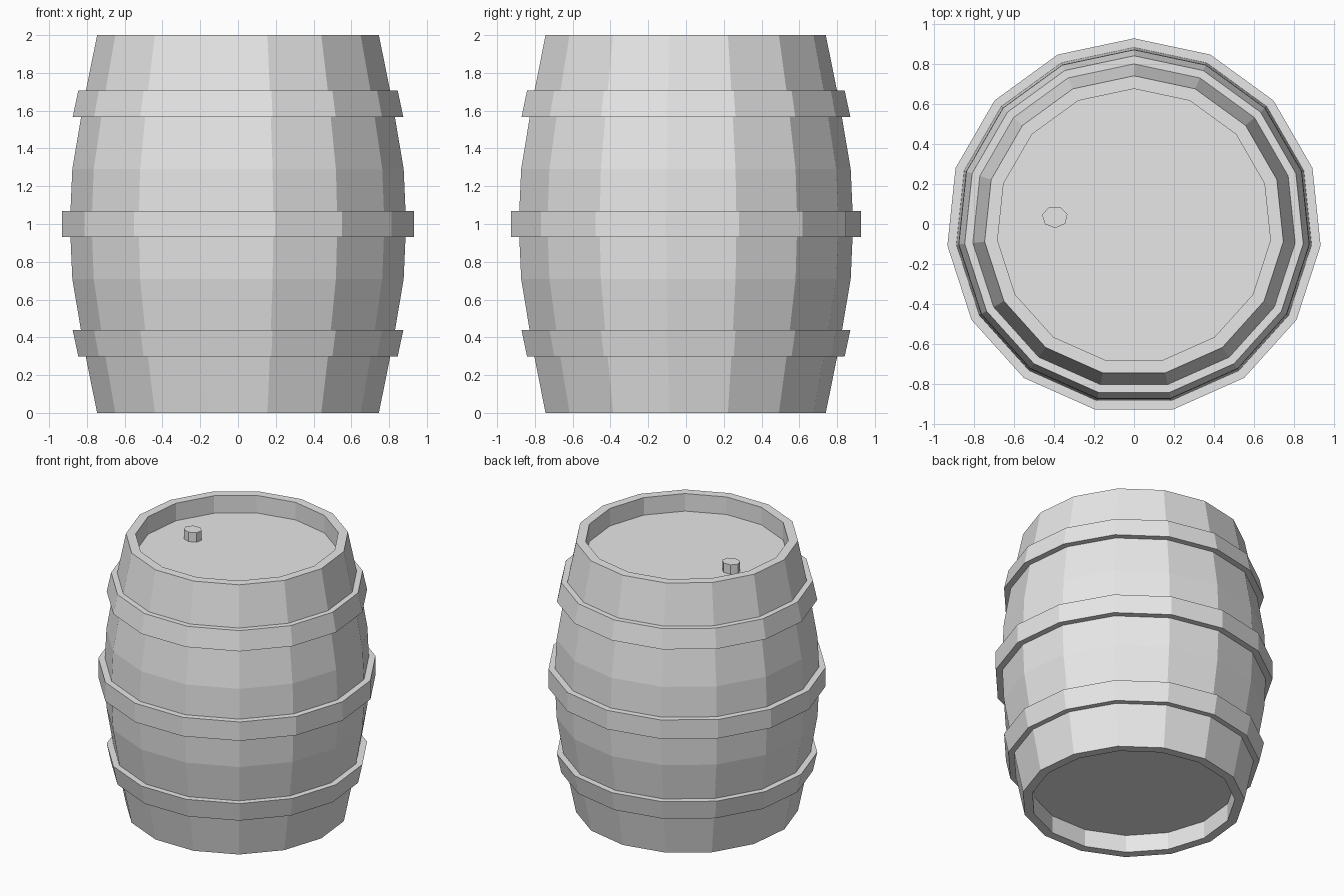
import bpy
import bmesh
from math import cos, sin, pi

cube = bpy.data.objects.get("Cube")
if cube:
    bpy.data.objects.remove(cube, do_unlink=True)

SIDES = 15
CENTRE_Y = -0.01  # an odd-sided ring is not symmetric front to back

grey = bpy.data.materials.new("light_grey")
grey.use_nodes = True
colour = (0.8, 0.8, 0.8, 1)
grey.diffuse_color = colour
grey.node_tree.nodes["Principled BSDF"].inputs["Base Color"].default_value = colour


def lathe(name, profile, sides=SIDES, closed=False, start=pi / 2):
    """Turn (radius, z) points about z; closed joins the ends, otherwise cap them."""
    bm = bmesh.new()
    rings = []
    for r, z in profile:
        angles = [start + 2 * pi * i / sides for i in range(sides)]
        rings.append([bm.verts.new((r * cos(a), r * sin(a), z)) for a in angles])
    pairs = list(zip(rings, rings[1:]))
    if closed:
        pairs.append((rings[-1], rings[0]))
    else:
        bm.faces.new(rings[0])
        bm.faces.new(rings[-1])
    for low, high in pairs:
        for i in range(sides):
            j = (i + 1) % sides
            bm.faces.new((low[i], low[j], high[j], high[i]))
    bmesh.ops.recalc_face_normals(bm, faces=bm.faces)
    mesh = bpy.data.meshes.new(name)
    bm.to_mesh(mesh)
    bm.free()
    mesh.materials.append(grey)
    obj = bpy.data.objects.new(name, mesh)
    bpy.context.collection.objects.link(obj)
    obj.location.y = CENTRE_Y
    return obj


# Barrel body: lower half profile mirrored about mid height, with recessed ends
half = [(0.685, 0.13), (0.685, 0), (0.75, 0), (0.823, 0.36), (0.882, 0.71)]
body = half + [(0.895, 1)] + [(r, 2 - z) for r, z in reversed(half)]
lathe("barrel_body", body)

# Hoops: solid bands (bottom radius, top radius, bottom height)
HOOP_HEIGHT = 0.14
for name, r0, r1, z in (("lower_hoop", 0.85, 0.88, 0.298),
                        ("middle_hoop", 0.937, 0.937, 0.93),
                        ("upper_hoop", 0.88, 0.85, 1.567)):
    top = z + HOOP_HEIGHT
    lathe(name, [(r0, z), (r1, top), (r1 - 0.07, top), (r0 - 0.07, z)], closed=True)

# Bung on the lid
bung = lathe("bung", [(0.065, 1.86), (0.065, 1.94)], sides=7, start=pi * 0.94)
bung.scale.y = 0.85
bung.location.x = -0.395
bung.location.y = 0.035
